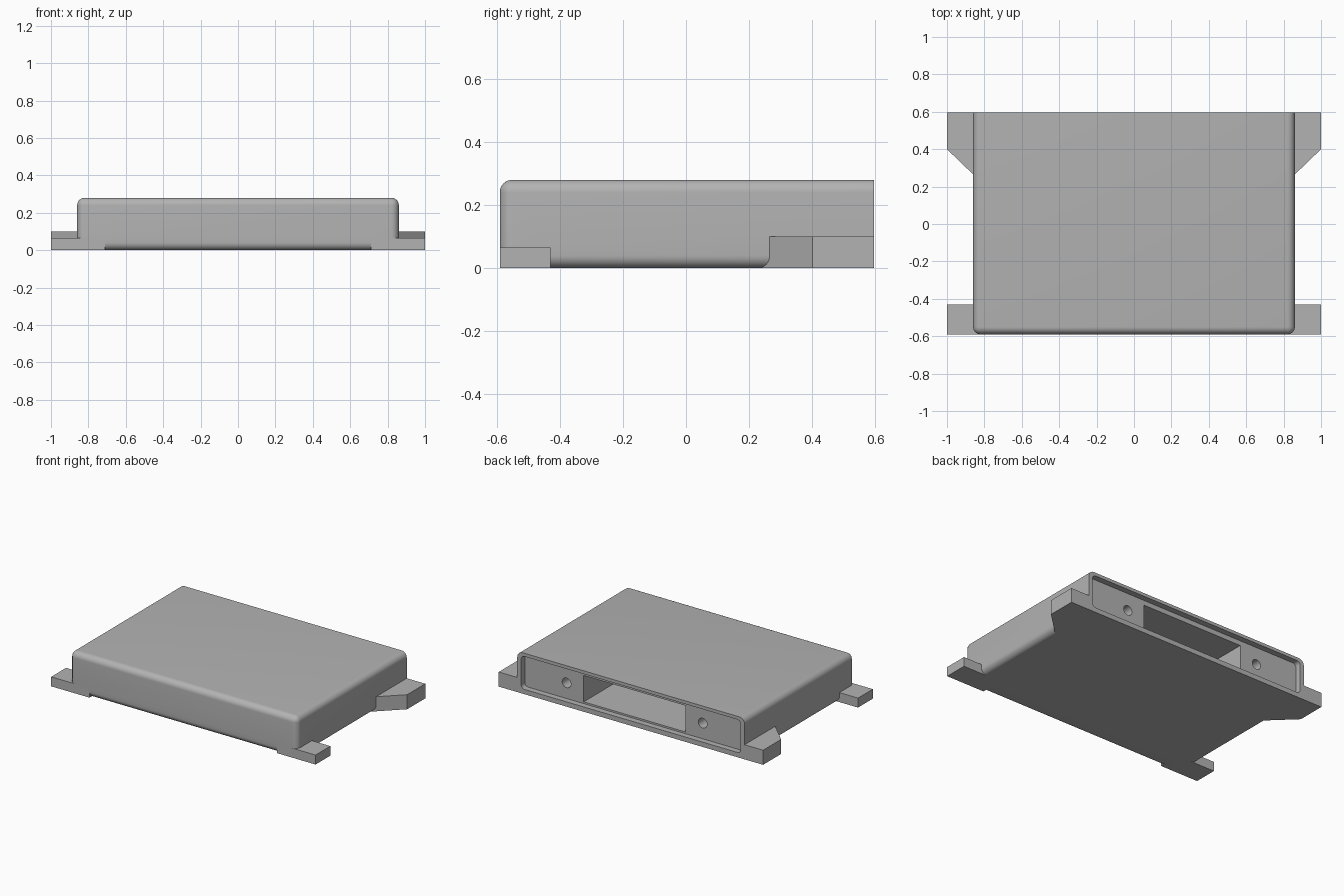
import bpy
import bmesh
import math
from mathutils import Matrix, Vector

cube = bpy.data.objects.get("Cube")
if cube:
    bpy.data.objects.remove(cube, do_unlink=True)

GREY = (0.45, 0.45, 0.45, 1.0)
mat = bpy.data.materials.new("plain grey")
mat.use_nodes = True
mat.diffuse_color = GREY
mat.node_tree.nodes["Principled BSDF"].inputs["Base Color"].default_value = GREY

HALF_W, FRONT, BACK, TOP, ROUND = 0.86, -0.59, 0.595, 0.28, 0.04


def finish(name, bm):
    bmesh.ops.recalc_face_normals(bm, faces=bm.faces)
    mesh = bpy.data.meshes.new(name)
    bm.to_mesh(mesh)
    bm.free()
    mesh.materials.append(mat)
    obj = bpy.data.objects.new(name, mesh)
    bpy.context.collection.objects.link(obj)
    return obj


def box(name, lo, hi, radius=0.0, edge_rule=None):
    """Box between two corners; edges passing the rule are rounded."""
    lo, hi = Vector(lo), Vector(hi)
    bm = bmesh.new()
    bmesh.ops.create_cube(bm, size=1)
    bmesh.ops.scale(bm, vec=hi - lo, verts=bm.verts)
    bmesh.ops.translate(bm, vec=(lo + hi) / 2, verts=bm.verts)
    if radius:
        edges = [e for e in bm.edges if edge_rule(*[v.co for v in e.verts])]
        bmesh.ops.bevel(bm, geom=edges, offset=radius, segments=8,
                        profile=0.5, affect='EDGES', clamp_overlap=True)
    return finish(name, bm)


def prism(name, outline, height):
    """Flat outline raised from the ground."""
    bm = bmesh.new()
    face = bm.faces.new([bm.verts.new((x, y, 0)) for x, y in outline])
    top = bmesh.ops.extrude_face_region(bm, geom=[face])["geom"]
    bmesh.ops.translate(bm, vec=(0, 0, height),
                        verts=[v for v in top if isinstance(v, bmesh.types.BMVert)])
    return finish(name, bm)


def combine(target, tool, operation):
    """Apply a boolean and discard the tool."""
    mod = target.modifiers.new(tool.name, 'BOOLEAN')
    mod.operation, mod.object, mod.solver = operation, tool, 'EXACT'
    bpy.context.view_layer.objects.active = target
    bpy.ops.object.modifier_apply(modifier=mod.name)
    bpy.data.objects.remove(tool, do_unlink=True)


# Case: every edge rounded except around the flat back
case = box("case", (-HALF_W, FRONT, 0), (HALF_W, BACK, TOP), ROUND,
           lambda a, b: not (a.y > 0 and b.y > 0))

# Mounting tabs: short rectangles in front, tapered ones behind
for side in (-1, 1):
    front = [(0.71, FRONT), (1, FRONT), (1, -0.43), (0.71, -0.43)]
    rear = [(0.78, BACK), (1, BACK), (1, 0.4), (HALF_W, 0.265), (0.78, 0.188)]
    for name, outline, height in (("front_tab", front, 0.065), ("rear_tab", rear, 0.1)):
        tab = prism(name, [(side * x, y) for x, y in outline], height)
        combine(case, tab, 'UNION')

# Shallow rounded recess across the back
recess = box("recess_cutter", (-0.83, BACK - 0.04, 0.033), (0.83, BACK + 0.1, 0.258), 0.025,
             lambda a, b: abs(a.y - b.y) > 0.01)
combine(case, recess, 'DIFFERENCE')

# Deep connector slot
slot = box("slot_cutter", (-0.385, -0.3, 0.045), (0.385, BACK + 0.1, 0.225))
combine(case, slot, 'DIFFERENCE')

# Screw holes either side of the slot
for side in (-1, 1):
    bm = bmesh.new()
    bmesh.ops.create_cone(bm, cap_ends=True, segments=32, radius1=0.033, radius2=0.033, depth=0.4,
                          matrix=Matrix.Translation((side * 0.515, BACK, 0.14))
                          @ Matrix.Rotation(math.pi / 2, 4, 'X'))
    combine(case, finish("hole_cutter", bm), 'DIFFERENCE')

# Smooth the rounded edges and keep the rest crisp
bpy.ops.object.select_all(action='DESELECT')
case.select_set(True)
bpy.context.view_layer.objects.active = case
bpy.ops.object.shade_smooth_by_angle(angle=math.radians(30))
